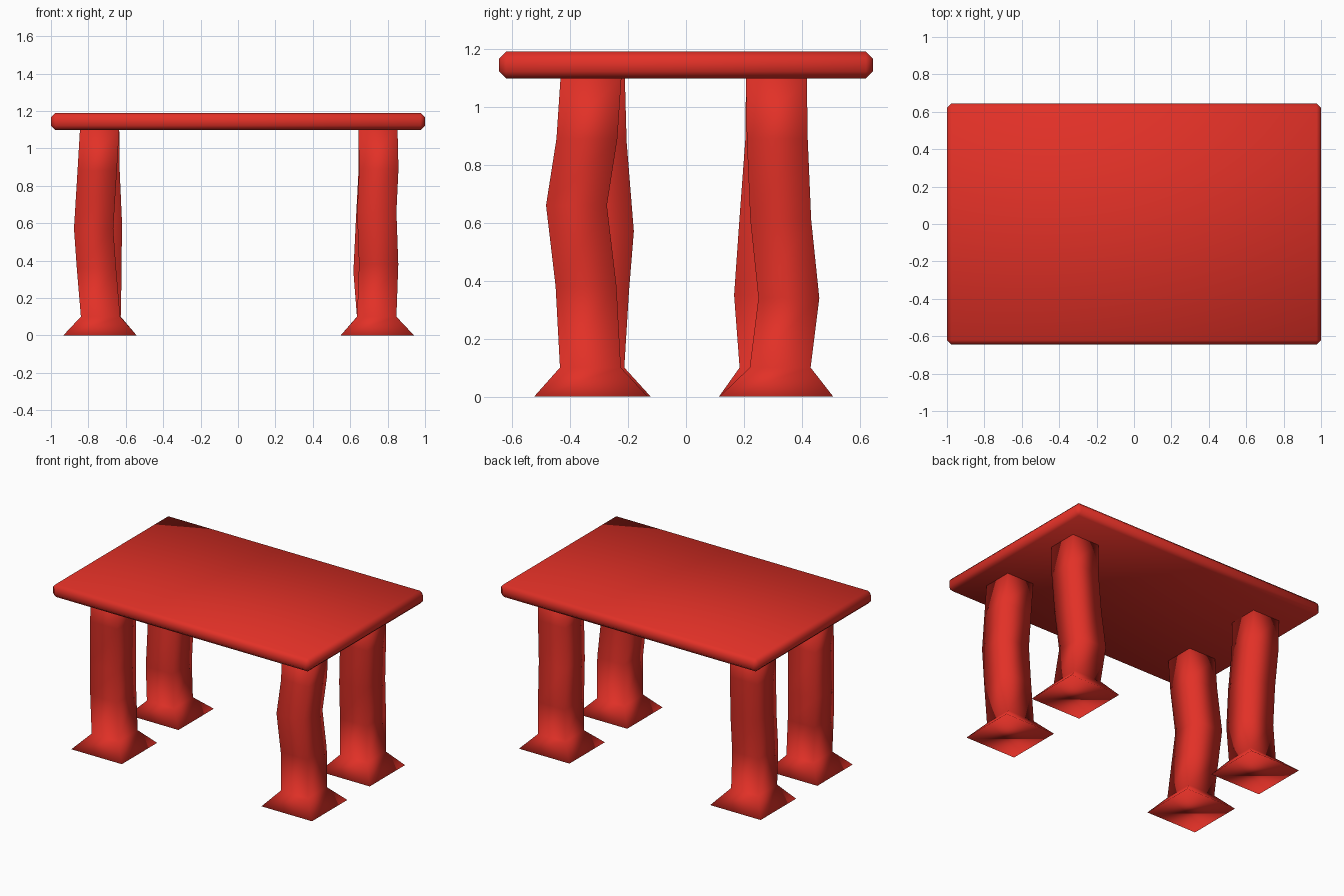
import bpy
import bmesh

cube = bpy.data.objects.get("Cube")
if cube:
    bpy.data.objects.remove(cube, do_unlink=True)

red = bpy.data.materials.new("red_paint")
red.use_nodes = True
red.diffuse_color = (0.76, 0.03, 0.02, 1)
red.node_tree.nodes["Principled BSDF"].inputs["Base Color"].default_value = red.diffuse_color

TOP_LOW, TOP_HIGH = 1.098, 1.19
LEG_HALF, FOOT_HALF = 0.105, 0.196


def finish(bm, name):
    bmesh.ops.recalc_face_normals(bm, faces=bm.faces)
    for face in bm.faces:
        face.smooth = True
    mesh = bpy.data.meshes.new(name)
    bm.to_mesh(mesh)
    bm.free()
    mesh.materials.append(red)
    obj = bpy.data.objects.new(name, mesh)
    bpy.context.collection.objects.link(obj)
    return obj


def table_top():
    bm = bmesh.new()
    bmesh.ops.create_cube(bm, size=1)
    for v in bm.verts:
        v.co.x *= 2
        v.co.y *= 1.29
        v.co.z = TOP_HIGH if v.co.z > 0 else TOP_LOW
    bmesh.ops.bevel(bm, geom=bm.edges[:], offset=0.024, segments=1,
                    profile=0.5, affect='EDGES')
    finish(bm, "table_top")


def leg(name, foot, path):
    """Square tube through the path points, on a flared square foot."""
    bm = bmesh.new()
    rings = []
    sections = [(*foot, 0, FOOT_HALF)] + [(*p, LEG_HALF) for p in path]
    for x, y, z, h in sections:
        rings.append([bm.verts.new((x + sx * h, y + sy * h, z))
                      for sx, sy in ((-1, -1), (1, -1), (1, 1), (-1, 1))])
    for low, high in zip(rings, rings[1:]):
        for i in range(4):
            j = (i + 1) % 4
            bm.faces.new((low[i], low[j], high[j], high[i]))
    bm.faces.new(rings[0][::-1])
    bm.faces.new(rings[-1])
    finish(bm, name)


table_top()

# Each leg wobbles its own way: foot centre, then centre points up the leg
leg("front_left_leg", (0.745, -0.328),
    [(0.742, -0.33, 0.1), (0.752, -0.345, 0.38), (0.742, -0.378, 0.66),
     (0.753, -0.342, 0.89), (0.748, -0.328, 1.1)])
leg("front_right_leg", (-0.738, -0.318),
    [(-0.735, -0.318, 0.1), (-0.757, -0.302, 0.36), (-0.772, -0.285, 0.57),
     (-0.753, -0.31, 0.88), (-0.74, -0.316, 1.1)])
leg("back_left_leg", (0.745, 0.312),
    [(0.741, 0.325, 0.1), (0.722, 0.355, 0.34), (0.735, 0.327, 0.61),
     (0.75, 0.315, 0.89), (0.748, 0.312, 1.1)])
leg("back_right_leg", (-0.738, 0.31),
    [(-0.732, 0.29, 0.1), (-0.727, 0.271, 0.35), (-0.726, 0.29, 0.62),
     (-0.738, 0.31, 0.89), (-0.74, 0.312, 1.1)])
